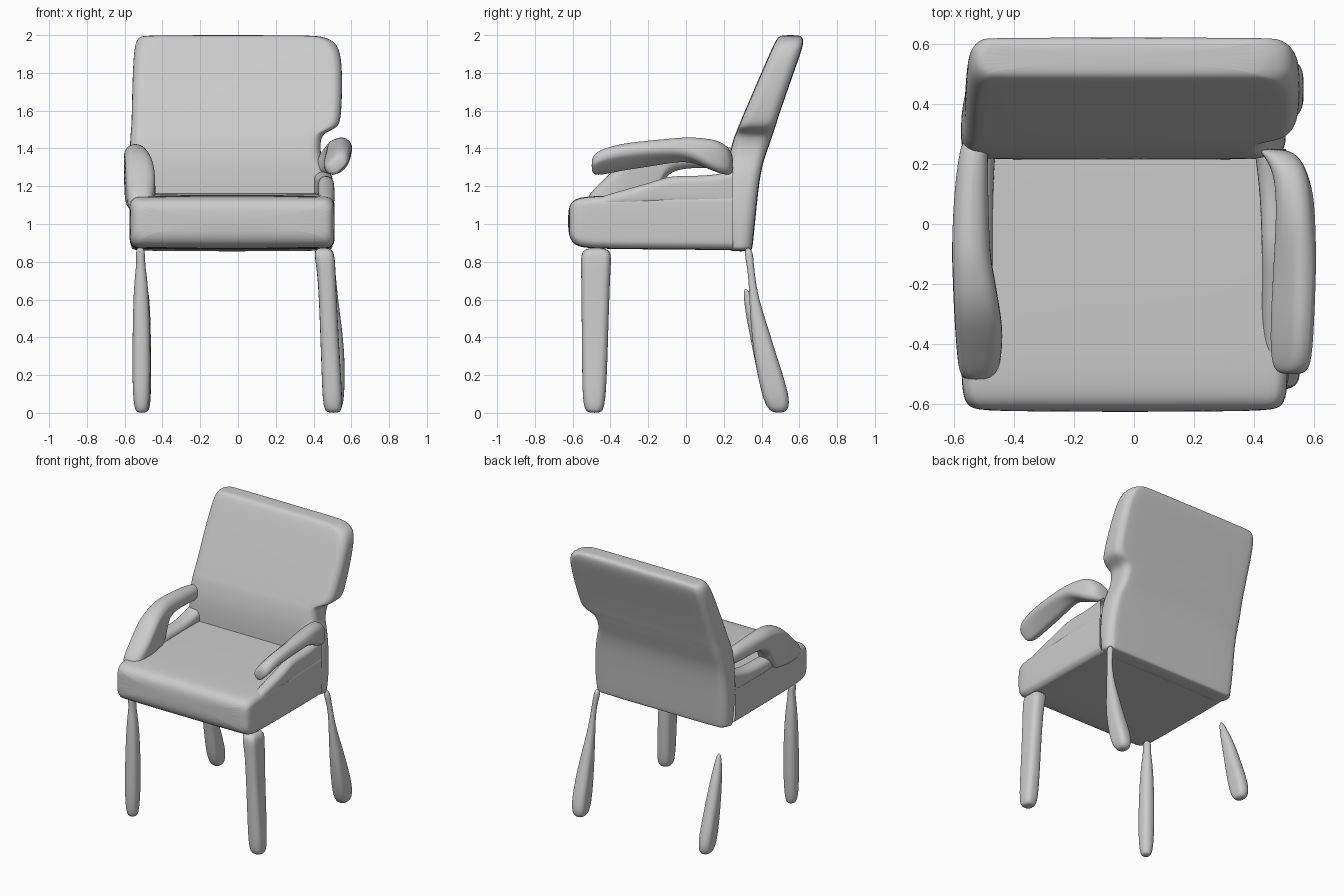
import bpy, bmesh, math


def rounded_section(a0, a1, b0, b1, radius, roll, seg=4):
    """Rounded rectangle between the bounds, turned by roll degrees about its centre."""
    ca, cb = (a0 + a1) / 2, (b0 + b1) / 2
    ha, hb = (a1 - a0) / 2, (b1 - b0) / 2
    r = min(radius, ha * 0.98, hb * 0.98)
    t = math.radians(roll)
    pts = []
    for k, (sa, sb) in enumerate([(1, 1), (-1, 1), (-1, -1), (1, -1)]):
        for i in range(seg + 1):
            ang = math.pi / 2 * (k + i / seg)
            a = sa * (ha - r) + r * math.cos(ang)
            b = sb * (hb - r) + r * math.sin(ang)
            pts.append((ca + a * math.cos(t) - b * math.sin(t),
                        cb + a * math.sin(t) + b * math.cos(t)))
    return pts


def loft(name, axis, rows, radius=0.05, end_cap=True):
    """Rows are (position on axis, a0, a1, b0, b1[, roll]); a, b are the other two axes."""
    bm = bmesh.new()
    rings = []
    for pos, a0, a1, b0, b1, *roll in rows:
        sec = rounded_section(a0, a1, b0, b1, radius, roll[0] if roll else 0)
        rings.append([bm.verts.new((a, pos, b) if axis == 'Y' else (a, b, pos))
                      for a, b in sec])
    n = len(rings[0])
    for lo, hi in zip(rings, rings[1:]):
        for i in range(n):
            j = (i + 1) % n
            bm.faces.new((lo[i], lo[j], hi[j], hi[i]))
    bm.faces.new(rings[0])
    if end_cap:
        bm.faces.new(rings[-1])
    bmesh.ops.recalc_face_normals(bm, faces=bm.faces)
    for f in bm.faces:
        f.smooth = True
    mesh = bpy.data.meshes.new(name)
    bm.to_mesh(mesh)
    bm.free()
    ob = bpy.data.objects.new(name, mesh)
    bpy.context.collection.objects.link(ob)
    sub = ob.modifiers.new("smooth", 'SUBSURF')
    sub.levels = sub.render_levels = 2
    return ob


# Seat cushion, lofted front to rear; its open rear end is buried in the backrest
loft("seat", 'Y', [
    (-0.625, -0.50, 0.44, 0.96, 1.07),
    (-0.61, -0.55, 0.49, 0.91, 1.115),
    (-0.57, -0.572, 0.510, 0.875, 1.143),
    (-0.45, -0.575, 0.512, 0.868, 1.15),
    (-0.10, -0.575, 0.512, 0.865, 1.16),
    (0.20, -0.572, 0.506, 0.862, 1.165),
    (0.25, -0.57, 0.505, 0.862, 1.165)], 0.05, end_cap=False)

# Reclined back down to the seat underside, with the notch in its right edge
loft("backrest", 'Z', [
    (0.855, -0.56, 0.495, 0.235, 0.345),
    (0.87, -0.565, 0.50, 0.225, 0.352),
    (0.95, -0.57, 0.505, 0.22, 0.36),
    (1.05, -0.575, 0.505, 0.215, 0.37),
    (1.20, -0.575, 0.49, 0.213, 0.385),
    (1.30, -0.575, 0.465, 0.22, 0.402),
    (1.36, -0.575, 0.437, 0.228, 0.42),
    (1.45, -0.57, 0.435, 0.25, 0.452),
    (1.485, -0.568, 0.46, 0.265, 0.463),
    (1.51, -0.565, 0.53, 0.275, 0.472),
    (1.56, -0.563, 0.545, 0.295, 0.487),
    (1.70, -0.56, 0.552, 0.355, 0.535),
    (1.85, -0.555, 0.55, 0.42, 0.588),
    (1.93, -0.548, 0.535, 0.455, 0.616),
    (1.97, -0.538, 0.505, 0.475, 0.622),
    (1.992, -0.52, 0.45, 0.49, 0.615),
    (2.0, -0.49, 0.38, 0.515, 0.59)], 0.06)

# Raised seat sides below the arms
loft("right_seat_side", 'Y', [
    (-0.50, 0.44, 0.505, 1.08, 1.13),
    (-0.35, 0.425, 0.512, 1.09, 1.175),
    (-0.18, 0.425, 0.512, 1.10, 1.22),
    (-0.08, 0.425, 0.508, 1.10, 1.26),
    (0.10, 0.42, 0.506, 1.10, 1.25),
    (0.25, 0.40, 0.50, 1.10, 1.28)], 0.04, end_cap=False)
loft("left_seat_side", 'Y', [
    (-0.25, -0.575, -0.47, 1.10, 1.19),
    (-0.10, -0.58, -0.47, 1.10, 1.20),
    (0.10, -0.58, -0.47, 1.10, 1.20),
    (0.25, -0.575, -0.46, 1.10, 1.25)], 0.04, end_cap=False)

# Left arm flows down into the seat front
loft("left_arm", 'Y', [
    (0.30, -0.565, -0.49, 1.30, 1.39),
    (0.22, -0.585, -0.485, 1.29, 1.41),
    (0.08, -0.60, -0.485, 1.30, 1.42),
    (-0.06, -0.605, -0.48, 1.29, 1.425),
    (-0.12, -0.605, -0.475, 1.24, 1.42),
    (-0.17, -0.603, -0.465, 1.10, 1.41),
    (-0.26, -0.60, -0.45, 1.08, 1.385),
    (-0.35, -0.595, -0.435, 1.06, 1.32),
    (-0.44, -0.588, -0.44, 1.06, 1.23),
    (-0.53, -0.577, -0.46, 1.06, 1.145)], 0.06)

# Right arm ends free at the front and is twisted there
loft("right_arm", 'Y', [
    (-0.50, 0.49, 0.56, 1.28, 1.34, 45),
    (-0.48, 0.445, 0.60, 1.275, 1.36, 45),
    (-0.35, 0.44, 0.61, 1.31, 1.40, 45),
    (-0.15, 0.455, 0.615, 1.33, 1.425, 40),
    (0.00, 0.47, 0.605, 1.345, 1.455, 30),
    (0.10, 0.475, 0.595, 1.30, 1.455, 10),
    (0.18, 0.46, 0.575, 1.265, 1.44),
    (0.23, 0.43, 0.545, 1.26, 1.40),
    (0.25, 0.41, 0.50, 1.27, 1.36)])

# Legs, lofted upwards
loft("front_right_leg", 'Z', [
    (0.00, 0.475, 0.535, -0.515, -0.455),
    (0.02, 0.45, 0.555, -0.545, -0.43),
    (0.20, 0.443, 0.545, -0.55, -0.418),
    (0.50, 0.433, 0.527, -0.552, -0.41),
    (0.78, 0.42, 0.515, -0.555, -0.40),
    (0.88, 0.39, 0.51, -0.56, -0.39)], 0.04)
loft("front_left_leg", 'Z', [
    (0.00, -0.53, -0.49, -0.505, -0.46),
    (0.02, -0.553, -0.47, -0.53, -0.44),
    (0.20, -0.56, -0.462, -0.535, -0.43),
    (0.50, -0.557, -0.466, -0.53, -0.43),
    (0.70, -0.55, -0.478, -0.52, -0.44),
    (0.80, -0.535, -0.495, -0.505, -0.455),
    (0.88, -0.545, -0.49, -0.52, -0.45)], 0.04)
loft("back_right_leg", 'Z', [
    (0.00, 0.48, 0.53, 0.46, 0.52),
    (0.03, 0.46, 0.555, 0.425, 0.55),
    (0.12, 0.46, 0.565, 0.395, 0.54),
    (0.30, 0.47, 0.565, 0.36, 0.48),
    (0.45, 0.475, 0.55, 0.345, 0.435),
    (0.60, 0.485, 0.53, 0.335, 0.385),
    (0.75, 0.485, 0.515, 0.33, 0.36),
    (0.88, 0.45, 0.505, 0.30, 0.355)], 0.04)
# The back left leg stops short of the seat
loft("back_left_leg", 'Z', [
    (0.00, -0.53, -0.48, 0.46, 0.52),
    (0.03, -0.55, -0.465, 0.425, 0.55),
    (0.12, -0.555, -0.46, 0.395, 0.54),
    (0.30, -0.55, -0.46, 0.36, 0.475),
    (0.45, -0.54, -0.462, 0.33, 0.425),
    (0.58, -0.52, -0.467, 0.307, 0.365),
    (0.66, -0.50, -0.475, 0.305, 0.325)], 0.04)
